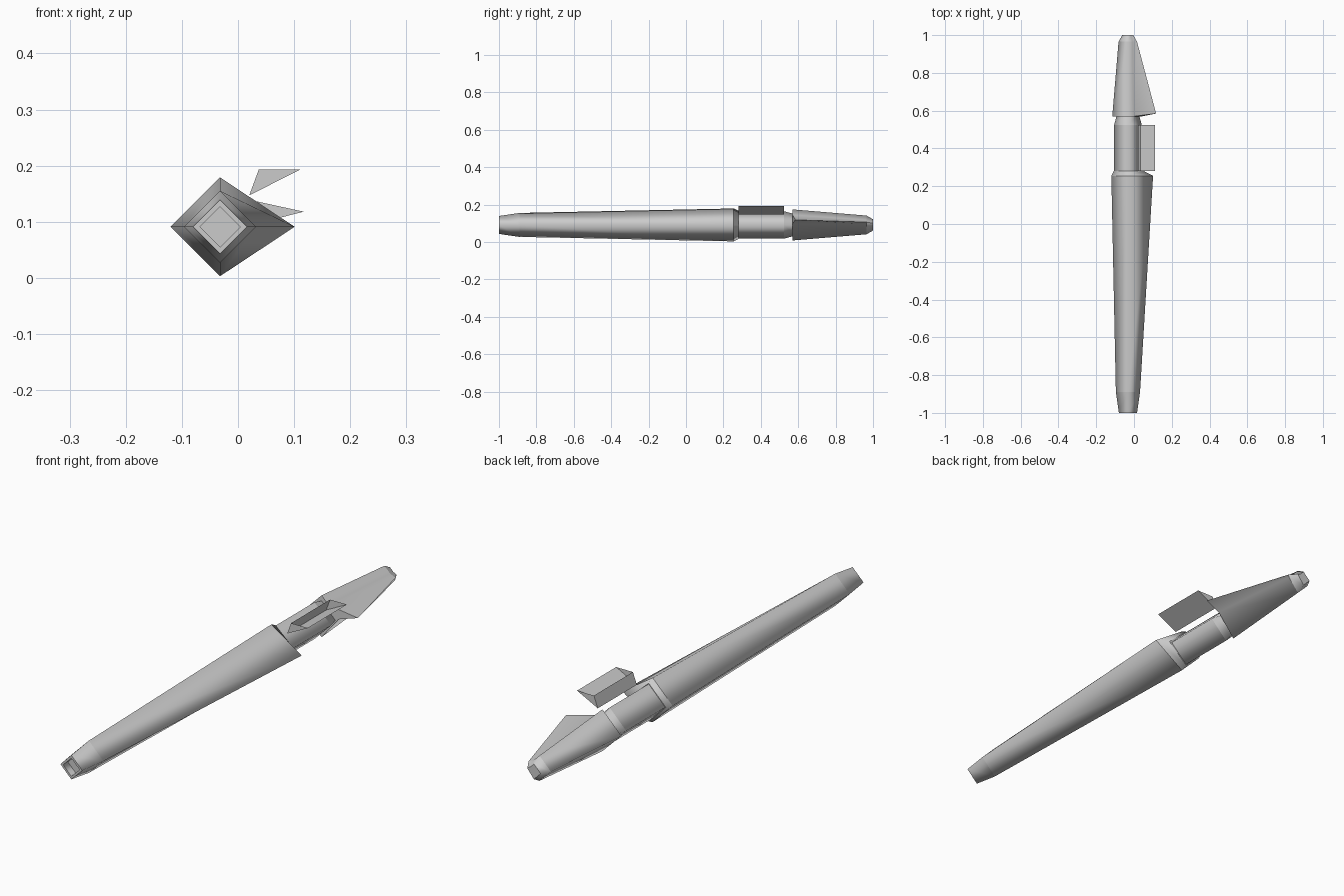
import bpy
import bmesh

cube = bpy.data.objects.get("Cube")
if cube:
    bpy.data.objects.remove(cube, do_unlink=True)

CX, CZ = -0.032, 0.091

grey = bpy.data.materials.new("plain_grey")
grey.use_nodes = True
tone = (0.6, 0.6, 0.6, 1)
grey.diffuse_color = tone
grey.node_tree.nodes["Principled BSDF"].inputs["Base Color"].default_value = tone


def diamond(y, half, right=None):
    """Diamond section, optionally stretched towards its +x corner."""
    return [(CX - half, y, CZ), (CX, y, CZ + half),
            (CX + (right or half), y, CZ), (CX, y, CZ - half)]


def loft(name, rings, caps=True, sharp_corners=(), smooth=True):
    """Skin a row of sections; sharp rings, softly shaded flanks."""
    bm = bmesh.new()
    rows = [[bm.verts.new(p) for p in ring] for ring in rings]
    n = len(rows[0])
    for a, b in zip(rows, rows[1:]):
        for i in range(n):
            j = (i + 1) % n
            bm.faces.new((a[i], a[j], b[j], b[i]))
    if caps:
        bm.faces.new(rows[0][::-1])
        bm.faces.new(rows[-1])
    bmesh.ops.recalc_face_normals(bm, faces=bm.faces)
    for row in rows:
        for i in range(n):
            bm.edges.get((row[i], row[(i + 1) % n])).smooth = False
    for a, b in zip(rows, rows[1:]):
        for i in sharp_corners:
            bm.edges.get((a[i], b[i])).smooth = False
    for f in bm.faces:
        f.smooth = smooth and len(f.verts) == 4
    return finish(name, bm)


def finish(name, bm):
    mesh = bpy.data.meshes.new(name)
    bm.to_mesh(mesh)
    bm.free()
    mesh.materials.append(grey)
    obj = bpy.data.objects.new(name, mesh)
    bpy.context.collection.objects.link(obj)
    return obj


# Long tapering barrel with a recessed muzzle and a flared +x edge
loft("barrel", [
    diamond(-0.97, 0.030),
    diamond(-0.97, 0.036),
    diamond(-1.0, 0.036),
    diamond(-1.0, 0.048),
    diamond(-0.89, 0.064),
    diamond(0.255, 0.088, 0.133),
    diamond(0.28, 0.076, 0.085),
])

# Narrow neck, tapering into the tail
loft("neck", [
    diamond(0.27, 0.073),
    diamond(0.525, 0.073),
    diamond(0.58, 0.058),
])


def tail_section(y, half, tip, upper, lower, tip_y=None):
    """Diamond with a thin fin growing out of the +x corner."""
    left, top, _, bottom = diamond(y, half)
    return [left, top, (CX + upper, y, CZ + half - upper),
            (tip[0], tip_y or y, tip[1]),
            (CX + half - lower, y, CZ + lower), bottom]


# Tail with the fin blended along it
loft("tail", [
    tail_section(0.57, 0.083, (0.117, 0.118), 0.030, 0.008, 0.585),
    tail_section(0.965, 0.050, (0.016, 0.106), 0.025, 0.004),
    tail_section(1.0, 0.030, (-0.004, 0.100), 0.015, 0.003),
], sharp_corners=(3,))

# Open-topped trough standing on the neck
bm = bmesh.new()
profile = [(0.037, 0.193), (0.02, 0.147), (0.111, 0.193)]
front, back = [[bm.verts.new((x, y, z)) for x, z in profile]
               for y in (0.28, 0.525)]
bm.faces.new(front)
bm.faces.new(back[::-1])
for i in range(2):
    bm.faces.new((front[i + 1], front[i], back[i], back[i + 1]))
finish("side_trough", bm)
